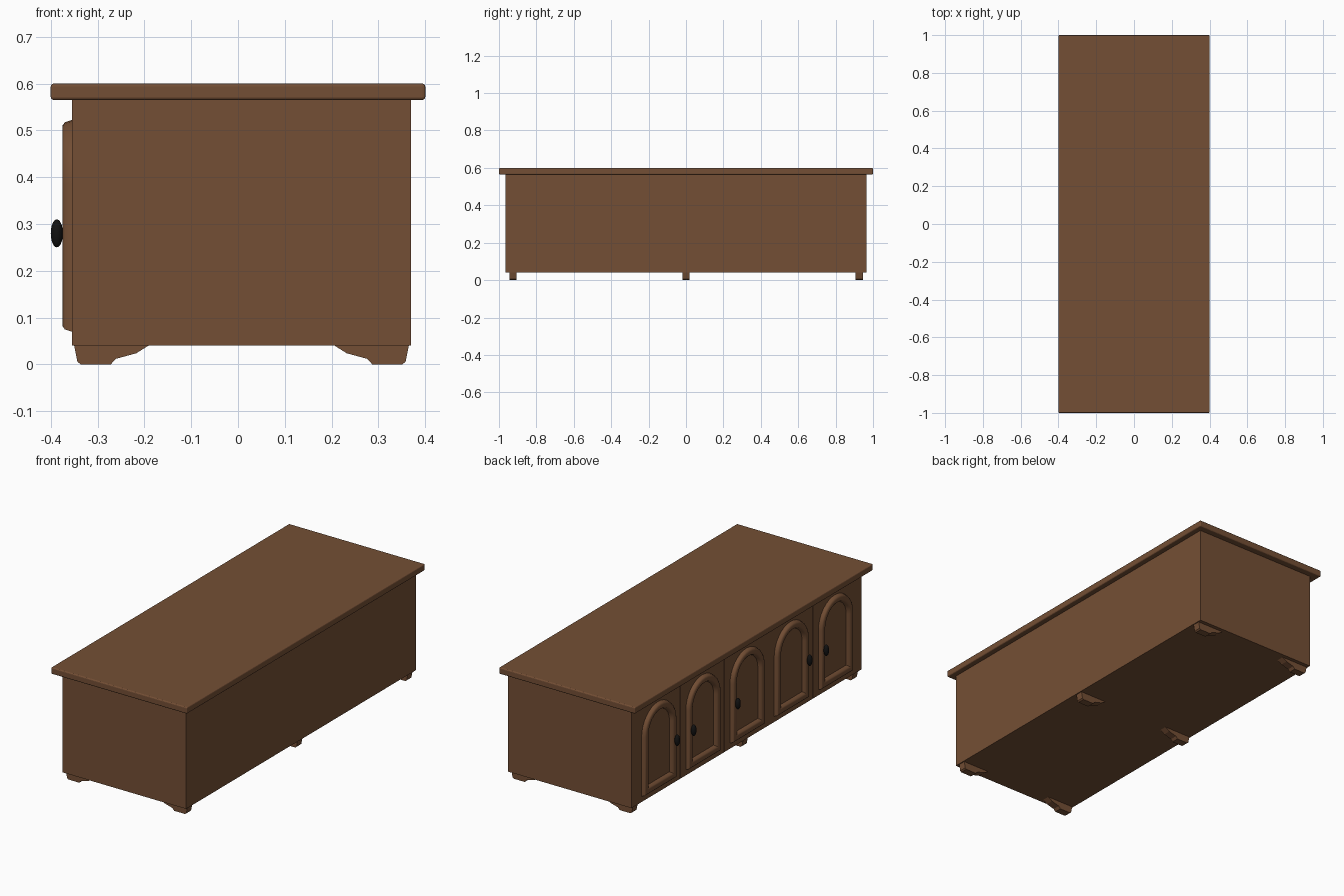
import bpy, bmesh, math

if "Cube" in bpy.data.objects:
    bpy.data.objects.remove(bpy.data.objects["Cube"])


def material(name, rgb):
    m = bpy.data.materials.new(name)
    m.diffuse_color = (*rgb, 1)
    m.use_nodes = True
    m.node_tree.nodes["Principled BSDF"].inputs["Base Color"].default_value = m.diffuse_color
    return m


WOOD = material("brown wood", (0.175, 0.078, 0.035))
BLACK = material("black metal", (0.006, 0.006, 0.006))


def finish(name, bm, mat, smooth=None):
    bmesh.ops.recalc_face_normals(bm, faces=bm.faces)
    me = bpy.data.meshes.new(name)
    bm.to_mesh(me)
    bm.free()
    ob = bpy.data.objects.new(name, me)
    bpy.context.collection.objects.link(ob)
    me.materials.append(mat)
    if smooth:
        bpy.ops.object.select_all(action='DESELECT')
        ob.select_set(True)
        bpy.context.view_layer.objects.active = ob
        bpy.ops.object.shade_smooth_by_angle(angle=math.radians(smooth))
    return ob


def box(name, lo, hi, mat=WOOD):
    bm = bmesh.new()
    bmesh.ops.create_cube(bm, size=1)
    for v in bm.verts:
        v.co = [(a + b) / 2 + c * (b - a) for a, b, c in zip(lo, hi, v.co)]
    return finish(name, bm, mat)


# Carcass and overhanging top with rounded edges
FACE = -0.355
box("carcass", (FACE + 0.002, -0.965, 0.04), (0.37, 0.965, 0.57))
top = box("top_board", (-0.4, -1, 0.565), (0.4, 1, 0.6))
bev = top.modifiers.new("rounded edges", 'BEVEL')
bev.width, bev.segments = 0.006, 3

# Feet: one profile, mirrored front to back, in three rows
FOOT = [(-0.35, 0.041), (-0.343, 0.006), (-0.336, 0), (-0.272, 0),
        (-0.261, 0.012), (-0.217, 0.024), (-0.19, 0.041)]
for y in (-0.925, 0, 0.925):
    for side in (1, -1):
        bm = bmesh.new()
        pts = [(x if side == 1 else 0.015 - x, z) for x, z in FOOT]
        f = bm.faces.new([bm.verts.new((x, y - 0.02, z)) for x, z in pts])
        r = bmesh.ops.extrude_face_region(bm, geom=[f])
        bmesh.ops.translate(bm, vec=(0, 0.04, 0),
                            verts=[v for v in r["geom"] if isinstance(v, bmesh.types.BMVert)])
        finish("foot", bm, WOOD)

# Arched door moulding: (inset from outline, height above door)
SECTION = [(0, 0), (0.005, 0.015), (0.012, 0.02), (0.028, 0.02), (0.036, 0.015), (0.042, 0)]
HALF, LOW, HIGH, ARC = 0.138, 0.07, 0.522, 16


def arch_frame(yc):
    bm = bmesh.new()
    rings = []
    for inset, h in SECTION:
        r = HALF - inset
        pts = [(-r, LOW + inset), (r, LOW + inset)]
        for i in range(ARC + 1):
            a = math.pi * i / ARC
            pts.append((r * math.cos(a), HIGH - HALF + r * math.sin(a)))
        rings.append([bm.verts.new((FACE - h, yc + y, z)) for y, z in pts])
    n = len(rings[0])
    for k, a in enumerate(rings):
        b = rings[(k + 1) % len(rings)]
        for i in range(n):
            j = (i + 1) % n
            bm.faces.new((a[i], a[j], b[j], b[i]))
    return finish("door_arch_frame", bm, WOOD, 40)


# Five doors, each with a frame and a knob on one side
PITCH = 0.371
for i, side in enumerate((-1, 1, 1, -1, 1)):
    yc = (2 - i) * PITCH
    out = 0.965 - 2.5 * PITCH
    lo = yc - PITCH / 2 + (0.002 if i < 4 else -out)
    hi = yc + PITCH / 2 - (0.002 if i > 0 else -out)
    box("door_panel", (FACE, lo, 0.04), (FACE + 0.004, hi, 0.565))
    arch_frame(yc)
    bm = bmesh.new()
    bmesh.ops.create_uvsphere(bm, u_segments=16, v_segments=10, radius=1)
    for v in bm.verts:
        v.co = (-0.387 + v.co.x * 0.013, yc + side * 0.116 + v.co.y * 0.014, 0.28 + v.co.z * 0.03)
    finish("door_knob", bm, BLACK, 60)
